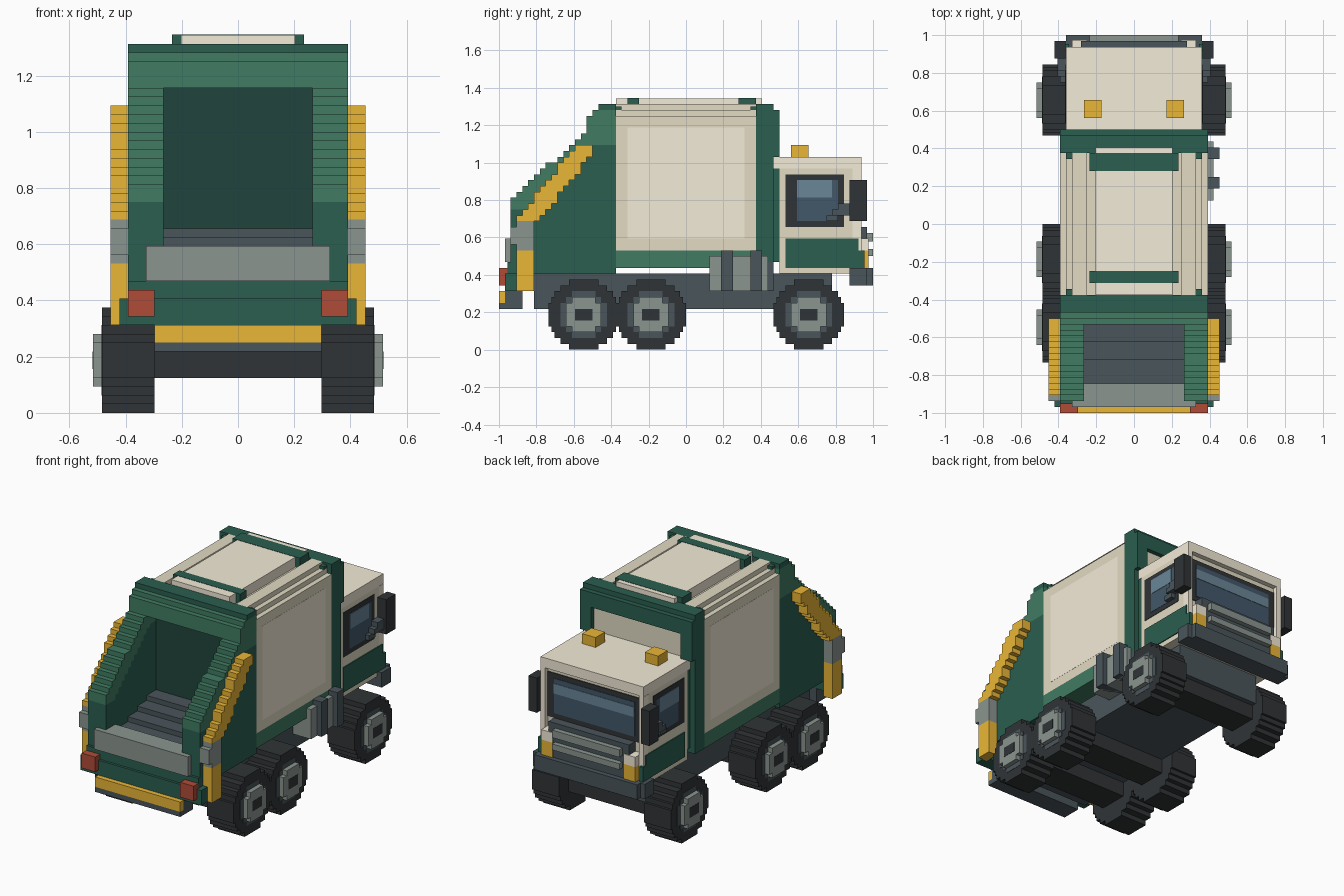
import bpy, bmesh, math
from mathutils import Matrix, Vector

if "Cube" in bpy.data.objects:
    bpy.data.objects.remove(bpy.data.objects["Cube"])

U = 1 / 32  # one block; all sizes below are in blocks
HEX = dict(green="2a5e4f", leaf="417c63", deep="21443c", cream="f4ecd8", tan="e2dbc3",
           yellow="eab636", grey="8b9590", slate="4a555b", black="303436",
           red="b04c38", glass="42586a", shine="6a8698")
MATS = {}


def mat(key):
    if key not in MATS:
        m = bpy.data.materials.new(key)
        rgb = [int(HEX[key][i:i + 2], 16) / 255 for i in (0, 2, 4)]
        m.diffuse_color = [((c + 0.055) / 1.055) ** 2.4 for c in rgb] + [1]
        m.use_nodes = True
        m.node_tree.nodes["Principled BSDF"].inputs["Base Color"].default_value = m.diffuse_color
        MATS[key] = m
    return MATS[key]


def finish(name, bm, col):
    bmesh.ops.recalc_face_normals(bm, faces=bm.faces)
    me = bpy.data.meshes.new(name)
    bm.to_mesh(me)
    bm.free()
    me.materials.append(mat(col))
    ob = bpy.data.objects.new(name, me)
    bpy.context.collection.objects.link(ob)


def blocks(name, col, *boxes, mirror=False):
    """Boxes given as (x0, x1, y0, y1, z0, z1), optionally mirrored in x."""
    bm = bmesh.new()
    for b in boxes:
        sides = [b, (-b[1], -b[0]) + tuple(b[2:])] if mirror else [b]
        for x0, x1, y0, y1, z0, z1 in sides:
            c = Vector((x0 + x1, y0 + y1, z0 + z1)) / 2 * U
            s = Matrix.Diagonal(((x1 - x0) * U, (y1 - y0) * U, (z1 - z0) * U, 1))
            bmesh.ops.create_cube(bm, size=1, matrix=Matrix.Translation(c) @ s)
    finish(name, bm, col)


def prism(name, col, outline, x0, x1):
    """Stepped (y, z) outline extruded along x, on both sides of the truck."""
    bm = bmesh.new()
    for s in (1, -1):
        f = bm.faces.new([bm.verts.new((s * x0 * U, y * U, z * U)) for y, z in outline])
        r = bmesh.ops.extrude_face_region(bm, geom=[f])
        vs = [v for v in r["geom"] if isinstance(v, bmesh.types.BMVert)]
        bmesh.ops.translate(bm, vec=(s * (x1 - x0) * U, 0, 0), verts=vs)
    finish(name, bm, col)


def disc(cy, cz, halves):
    """Stepped circle: half width of each row, from the middle row upward."""
    q = []
    for i, h in enumerate(halves):
        q += [(h, i), (h, i + 1)]
    pts = q + [(-y, z) for y, z in reversed(q)]
    pts += [(-y, -z) for y, z in q] + [(y, -z) for y, z in reversed(q)]
    out = []
    for y, z in pts:
        p = (cy + y, cz + z)
        if not out or p != out[-1]:
            out.append(p)
    return out[:-1] if out[0] == out[-1] else out


# wheels, rims, hubs and axles
for name, cy in (("front", 21), ("middle", -6), ("rear", -17.5)):
    prism(name + "_tyres", "black", disc(cy, 6, (6, 6, 5.5, 5, 4, 2.5)), 9.5, 15.5)
    prism(name + "_rims", "slate", disc(cy, 6, (4, 4, 3, 2)), 15, 15.56)
    prism(name + "_hubs", "grey", disc(cy, 6, (3, 3, 2)), 15, 16.5)
    blocks(name + "_hub_caps", "black", (16, 16.55, cy - 1.5, cy + 1.5, 5, 7), mirror=True)
    blocks(name + "_axle", "black", (-9.6, 9.6, cy - 3, cy + 3, 4, 7.5))

# chassis
blocks("chassis", "slate", (-9.5, 9.5, -26, 25, 7, 13))

# fuel tank on the right side
blocks("tank", "grey", (9.5, 13.5, 4, 14, 10, 16))
blocks("tank_straps", "slate", (9.4, 14.5, 6, 8, 10, 17), (9.4, 14.5, 11, 13, 10, 17),
       (9.4, 12.5, 13, 15, 10, 15))

# container with stepped roof
blocks("container", "tan", (-12.5, 12.5, -12, 12, 17, 40), (-11.5, 11.5, -12, 12, 40, 41))
blocks("roof_ridges", "tan", (8, 10.5, -12, 12, 41, 42), mirror=True)
blocks("roof_corners", "green", (10.5, 11.5, -12, -11, 41, 41.6),
       (10.5, 11.5, 11, 12, 41, 41.6), mirror=True)
blocks("roof_panel", "cream", (-6.5, 6.5, -12, 13, 41, 43))
blocks("roof_straps", "green", (-7.5, 7.5, -10, -8, 41, 43.06), (-7.5, 7.5, 9, 12, 41, 43.06))
blocks("side_panels", "cream", (12, 12.53, -10, 10, 19, 38), mirror=True)
blocks("container_sill", "leaf", (-12.5, 12.5, -12, 12, 14, 17))

# green frame at the cab end of the container
blocks("container_frame", "green", (-12.5, 12.5, 12, 15, 14, 42), (-10, 10, 15, 16, 38, 41))
blocks("frame_posts", "green", (10, 12.5, 15, 16, 33, 41), (10, 11.4, 15, 16, 15, 33), mirror=True)
blocks("frame_panel", "tan", (-10, 10, 14.9, 15.1, 15, 38))

# hopper side walls, one column per step
low, high = [], []
for y in range(-30, -12):
    top = 42 if y >= -15 else 41 if y == -16 else 40 if y == -17 else 26 + round((y + 30) * 12 / 13)
    split = min(24 + max(0, (y + 28)) * 0.95, 35, top - 1)
    base = 10 if y < -28 else 13
    low.append((8.5, 12.5, y, y + 1, base, split))
    high.append((8.5, 12.5, y, y + 1, split, min(top, 41)))
blocks("hopper_walls", "green", *low, mirror=True)
blocks("hopper_wall_tops", "leaf", *high, mirror=True)
blocks("hopper_roof", "green", (-12.5, 12.5, -15, -12, 41, 42))
blocks("hopper_lip", "leaf", (-8.5, 8.5, -17, -12, 37, 40), (-8.5, 8.5, -16, -12, 40, 41))

# hopper interior, loading sill and tail
blocks("hopper_back_wall", "deep", (-8.5, 8.5, -14, -12, 13, 37))
blocks("hopper_floor", "slate", (-8.5, 8.5, -27, -23, 13, 18), (-8.5, 8.5, -23, -20, 13, 19),
       (-8.5, 8.5, -20, -17, 13, 20), (-8.5, 8.5, -17, -14, 13, 21))
blocks("loading_sill", "grey", (-10.5, 10.5, -31, -30, 15, 19), (-8.5, 8.5, -30, -27, 15, 19))
blocks("tail_panel", "green", (-8.5, 8.5, -30, -27, 10, 15), (-12.5, 12.5, -30.5, -30, 13, 15),
       (-13.5, 13.5, -31, -28, 10, 13))
blocks("tail_lights", "red", (9.5, 12.5, -32, -29, 11, 14), mirror=True)
blocks("rear_bumper", "slate", (-9.5, 9.5, -31, -28, 7, 10), (-9.5, 9.5, -32, -31, 7, 8))
blocks("rear_bumper_bar", "yellow", (-9.5, 9.5, -32, -31, 8, 10))

# lifting arms
arm = []
for z in range(22, 35):
    y = round(-29 + (z - 22) * 10 / 12)
    arm.append((12.5, 14.5, y, min(y + 4, -16), z, z + 1))
blocks("upper_arms", "yellow", *arm, mirror=True)
blocks("arm_joints", "grey", (12.5, 14.5, -30, -26, 18, 21), (12.5, 14.5, -29, -26, 17, 18),
       (12.5, 14.5, -29, -26, 21, 22), mirror=True)
blocks("lower_arms", "yellow", (12.5, 14.5, -29, -26, 10, 17), mirror=True)

# cab shell and roof
blocks("cab", "tan", (-11.5, 11.5, 16, 29, 13, 31))
blocks("cab_pillars", "cream", (10.5, 11.55, 28.5, 30, 14, 31), mirror=True)
blocks("cab_roof", "cream", (-11.5, 11.5, 15, 30, 31, 33))
blocks("beacons", "yellow", (5.5, 8.5, 18, 21, 33, 35), mirror=True)
blocks("door_panels", "green", (11, 11.7, 17, 29.5, 14, 19), (11, 11.7, 29.5, 30.5, 14, 17),
       mirror=True)

# windows
blocks("side_window_frames", "black", (11, 11.6, 17, 27, 21, 30), mirror=True)
blocks("side_windows", "glass", (11, 11.66, 19, 26, 22, 29), mirror=True)
blocks("side_window_shine", "shine", (11, 11.72, 19, 25, 26, 29), mirror=True)
blocks("windscreen_frame", "black", (-10.5, 10.5, 28.5, 29.2, 21, 30))
blocks("windscreen", "glass", (-9, 9, 28.5, 29.3, 22, 29))
blocks("windscreen_shine", "shine", (-9, 9, 28.5, 29.38, 26, 28))

# mirrors on stepped brackets
blocks("mirrors", "black", (11.6, 13.5, 28, 31, 22, 29), mirror=True)
blocks("mirror_brackets", "slate", (11.5, 13, 25, 28, 23, 24), (11.5, 13, 26, 28, 24, 25),
       (11.5, 12.5, 24, 26, 22, 23), mirror=True)

# grille, lamps and front bumper
blocks("grille", "slate", (-9, 9, 29, 31, 14, 21))
blocks("grille_bars", "grey", (-7.5, 7.5, 30, 32, 18.5, 20), (-7.5, 7.5, 30, 32, 16, 17.2))
blocks("headlights", "cream", (8, 10.5, 29, 31.2, 17, 19), mirror=True)
blocks("indicators", "yellow", (8, 10.5, 29, 31.2, 14, 17), mirror=True)
blocks("front_bumper", "slate", (-11.5, 11.5, 28, 32, 11, 14), (-12.5, 12.5, 28, 31, 11, 14))
